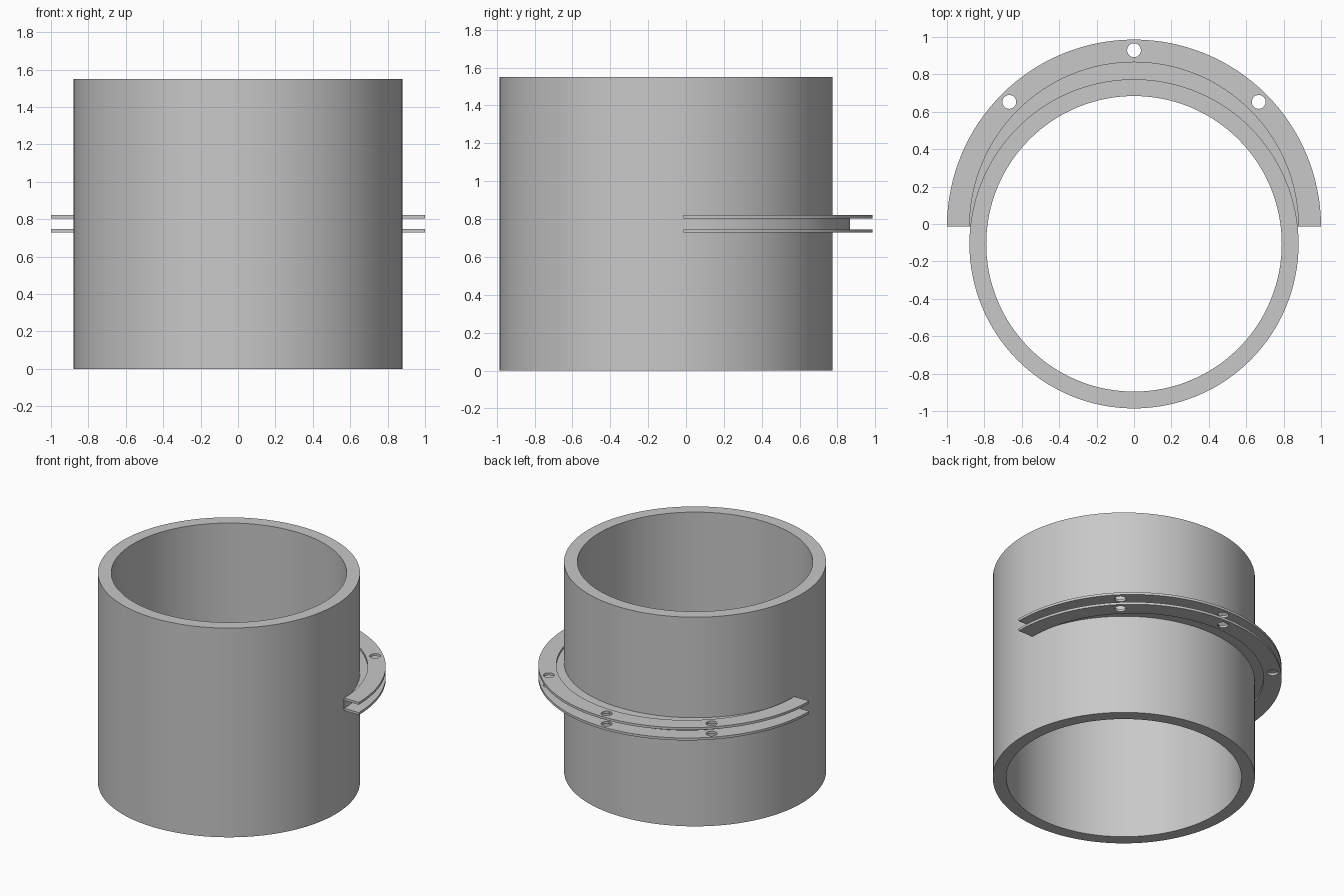
import bpy, bmesh
from math import pi, sin, cos, radians

cube = bpy.data.objects.get("Cube")
if cube:
    bpy.data.objects.remove(cube)

grey = bpy.data.materials.new("plain_grey")
grey.use_nodes = True
colour = (0.58, 0.58, 0.58, 1)
grey.diffuse_color = colour
grey.node_tree.nodes["Principled BSDF"].inputs["Base Color"].default_value = colour

TUBE_Y, RING_Y = -0.106, -0.014
HEIGHT = 1.55


def band(name, inner, outer, z0, z1, y, sweep, steps):
    """Rectangular section swept about a vertical axis, full or partial."""
    bm = bmesh.new()
    closed = sweep > 1.99 * pi
    loops = []
    for i in range(steps if closed else steps + 1):
        a = sweep * i / steps
        loops.append([bm.verts.new((r * cos(a), y + r * sin(a), z))
                      for r, z in ((inner, z0), (outer, z0), (outer, z1), (inner, z1))])
    for i in range(steps):
        a, b = loops[i], loops[(i + 1) % len(loops)]
        for k in range(4):
            n = (k + 1) % 4
            bm.faces.new((a[k], b[k], b[n], a[n]))
    if not closed:
        bm.faces.new(loops[0])
        bm.faces.new(loops[-1][::-1])
    bmesh.ops.recalc_face_normals(bm, faces=bm.faces)
    mesh = bpy.data.meshes.new(name)
    bm.to_mesh(mesh)
    bm.free()
    mesh.materials.append(grey)
    obj = bpy.data.objects.new(name, mesh)
    bpy.context.collection.objects.link(obj)
    return obj


def activate(obj):
    bpy.ops.object.select_all(action='DESELECT')
    obj.select_set(True)
    bpy.context.view_layer.objects.active = obj


def drill(obj, x, y, z):
    """Cut a round vertical hole through a plate."""
    bpy.ops.mesh.primitive_cylinder_add(vertices=32, radius=0.037, depth=0.1,
                                        location=(x, y, z))
    cutter = bpy.context.object
    cutter.hide_render = True
    cutter.data.materials.append(grey)
    activate(obj)
    mod = obj.modifiers.new("hole", 'BOOLEAN')
    mod.operation = 'DIFFERENCE'
    mod.solver = 'EXACT'
    mod.object = cutter
    bpy.ops.object.modifier_apply(modifier=mod.name)
    bpy.data.objects.remove(cutter)


# Open tube and the half-round web that joins the two flanges to it
parts = [
    band("tube", 0.79, 0.88, 0, HEIGHT, TUBE_Y, 2 * pi, 128),
    band("flange_web", 0.785, 0.88, 0.745, 0.805, RING_Y, pi, 64),
]

# Two thin half-ring flanges with three bolt holes each
for name, z0, z1 in (("lower_flange", 0.728, 0.746), ("upper_flange", 0.804, 0.822)):
    flange = band(name, 0.879, 1.0, z0, z1, RING_Y, pi, 64)
    for angle in (45, 90, 135):
        a = radians(angle)
        drill(flange, 0.943 * cos(a), RING_Y + 0.943 * sin(a), (z0 + z1) / 2)
    parts.append(flange)

for part in parts:
    activate(part)
    bpy.ops.object.shade_smooth_by_angle(angle=radians(30))
